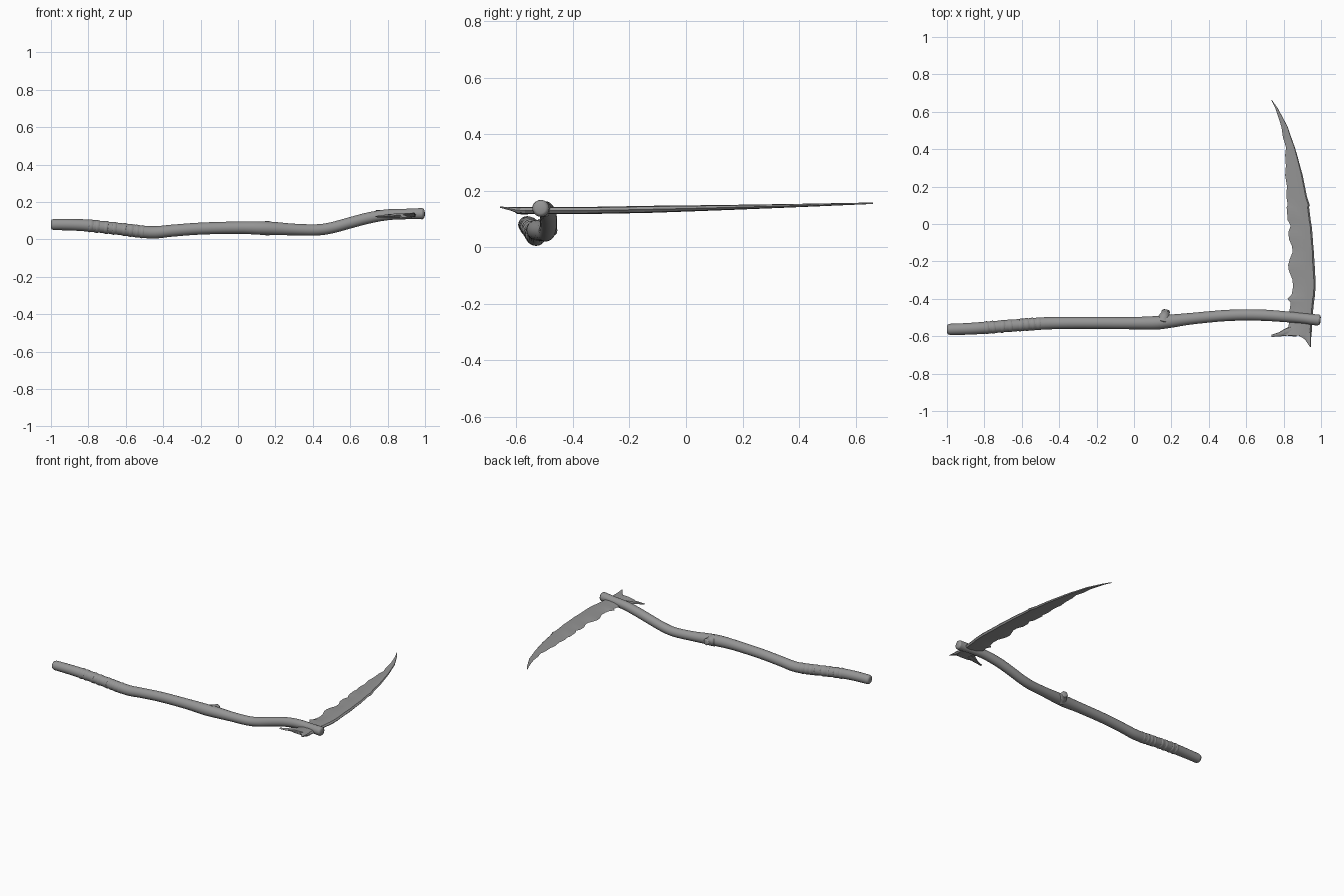
import bpy, bmesh, math
from mathutils import Vector

if "Cube" in bpy.data.objects:
    bpy.data.objects.remove(bpy.data.objects["Cube"])

# Dark weathered grey
grey = bpy.data.materials.new("dark_grey")
grey.diffuse_color = (.3, .3, .3, 1)
grey.use_nodes = True
grey.node_tree.nodes["Principled BSDF"].inputs["Base Color"].default_value = grey.diffuse_color


def skin(name, rings, angle):
    """Join equal rings of points into a closed, capped surface."""
    bm = bmesh.new()
    rows = [[bm.verts.new(p) for p in ring] for ring in rings]
    n = len(rows[0])
    for a, b in zip(rows, rows[1:]):
        for i in range(n):
            bm.faces.new((a[i], a[(i + 1) % n], b[(i + 1) % n], b[i]))
    bm.faces.new(rows[0])
    bm.faces.new(rows[-1])
    bmesh.ops.recalc_face_normals(bm, faces=bm.faces)
    mesh = bpy.data.meshes.new(name)
    bm.to_mesh(mesh)
    bm.free()
    mesh.materials.append(grey)
    ob = bpy.data.objects.new(name, mesh)
    bpy.context.collection.objects.link(ob)
    bpy.ops.object.select_all(action='DESELECT')
    bpy.context.view_layer.objects.active = ob
    ob.select_set(True)
    bpy.ops.object.shade_smooth_by_angle(angle=math.radians(angle))
    return ob


def spline(pts, steps):
    """Catmull-Rom smoothing of a path of (x, y, z, radius)."""
    p = [Vector(q) for q in pts]
    p = [2 * p[0] - p[1]] + p + [2 * p[-1] - p[-2]]
    out = []
    for a, b, c, d in zip(p, p[1:], p[2:], p[3:]):
        for k in range(steps):
            t = k / steps
            out.append(0.5 * (2 * b + (c - a) * t + (2 * a - 5 * b + 4 * c - d) * t * t
                              + (3 * b - a - 3 * c + d) * t ** 3))
    return out + [p[-2]]


def tube(name, pts, steps=5, sides=20, bevel=0.012):
    """Round tube along a smoothed path, with rounded ends."""
    path = spline(pts, steps)
    rings = []
    last = len(path) - 1
    caps = [(0, .6), (.25, .85), (.99, 1)]
    for i, q in enumerate(path):
        c, r = q.to_3d(), q[3]
        t = (path[min(i + 1, last)] - path[max(i - 1, 0)]).to_3d().normalized()
        u = t.cross(Vector((0, 0, 1))).normalized()
        v = u.cross(t)
        ends = [(0, 1)]
        if i == 0:
            ends = [(bevel * s, f) for s, f in caps]
        elif i == last:
            ends = [(-bevel * s, f) for s, f in reversed(caps)]
        for shift, f in ends:
            rings.append([c + t * shift + r * f * (u * math.cos(2 * math.pi * k / sides)
                          + v * math.sin(2 * math.pi * k / sides)) for k in range(sides)])
    return skin(name, rings, 45)


def blade(name, stations):
    """Lens section between two edge points (ax, ay, bx, by, z, thickness)."""
    section = ((0, 0), (.3, .4), (.7, .5), (.93, .4), (1, 0), (.93, -.4), (.7, -.5), (.3, -.4))
    rings = [[(ax + (bx - ax) * f, ay + (by - ay) * f, z + h * th) for f, h in section]
             for ax, ay, bx, by, z, th in stations]
    return skin(name, rings, 35)


# Crooked wooden handle
handle = [(-1, -.564, .08, .03), (-.9, -.561, .079, .031), (-.8, -.555, .074, .032),
          (-.65, -.543, .058, .032), (-.47, -.531, .038, .033), (-.35, -.529, .047, .032),
          (-.2, -.529, .058, .032), (0, -.53, .063, .033), (.12, -.528, .061, .036),
          (.2, -.519, .058, .035), (.3, -.507, .053, .031), (.42, -.495, .051, .03),
          (.5, -.489, .062, .03), (.6, -.486, .089, .03), (.7, -.488, .115, .03),
          (.8, -.495, .132, .029), (.9, -.504, .136, .028), (.95, -.51, .137, .029),
          (.997, -.515, .138, .03)]
tube("handle", handle, bevel=.016)

# Cut branch stub on the handle
tube("branch_stub", [(.155, -.525, .06, .04), (.163, -.495, .062, .03),
                     (.168, -.478, .064, .023), (.172, -.458, .066, .022)], 3, 14, .008)

# Soft, tilted cord wraps around the grip
wraps = [(-.785, .25), (-.75, .3), (-.705, -.2), (-.665, .2),
         (-.61, -.3), (-.575, .15), (-.54, .3), (-.505, -.15)]
path = spline(handle, 12)
for x, tilt in wraps:
    q = min(path, key=lambda p: abs(p.x - x))
    bpy.ops.mesh.primitive_torus_add(major_segments=24, minor_segments=8,
                                     major_radius=.0275, minor_radius=.0075,
                                     location=q.to_3d(), rotation=(0, math.pi / 2 + .09, tilt))
    ob = bpy.context.object
    ob.name = "grip_wrap"
    ob.scale.z = 2.1
    ob.data.materials.append(grey)
    bpy.ops.object.shade_smooth()

# Chipped blade: inner edge x, outer edge x, y
edges = [(.735, .738, .662), (.755, .768, .62), (.772, .795, .57), (.788, .822, .52),
         (.797, .842, .46), (.813, .86, .41), (.808, .872, .37), (.812, .888, .31),
         (.808, .902, .26), (.818, .914, .2), (.814, .924, .15), (.822, .94, .1),
         (.816, .936, .09), (.822, .945, .02), (.838, .95, -.01), (.826, .953, -.04),
         (.828, .956, -.08), (.845, .959, -.12), (.848, .962, -.15), (.832, .964, -.19),
         (.824, .966, -.22), (.828, .968, -.25), (.848, .97, -.3), (.85, .97, -.34),
         (.842, .968, -.38), (.82, .965, -.4), (.838, .962, -.42), (.832, .958, -.46),
         (.832, .955, -.51), (.825, .952, -.55), (.805, .95, -.575), (.8, .947, -.597)]


def height(y):
    return .13 + .026 * max(0, (y + .4) / 1.06) ** 1.3


blade("blade", [(a, y, b, y, height(y), .005 + .02 * min(1, (.67 - y) / .8))
                for a, b, y in edges])

# Rear spike and side barb at the blade's butt
blade("rear_spike", [(.86, -.57, .951, -.57, .13, .022), (.885, -.6, .948, -.6, .132, .02),
                     (.912, -.615, .946, -.62, .136, .013), (.941, -.657, .945, -.658, .142, .004)])
blade("side_barb", [(.87, -.603, .86, -.54, .128, .022), (.82, -.597, .81, -.558, .126, .02),
                    (.78, -.601, .775, -.579, .124, .014), (.734, -.604, .734, -.592, .122, .006)])
